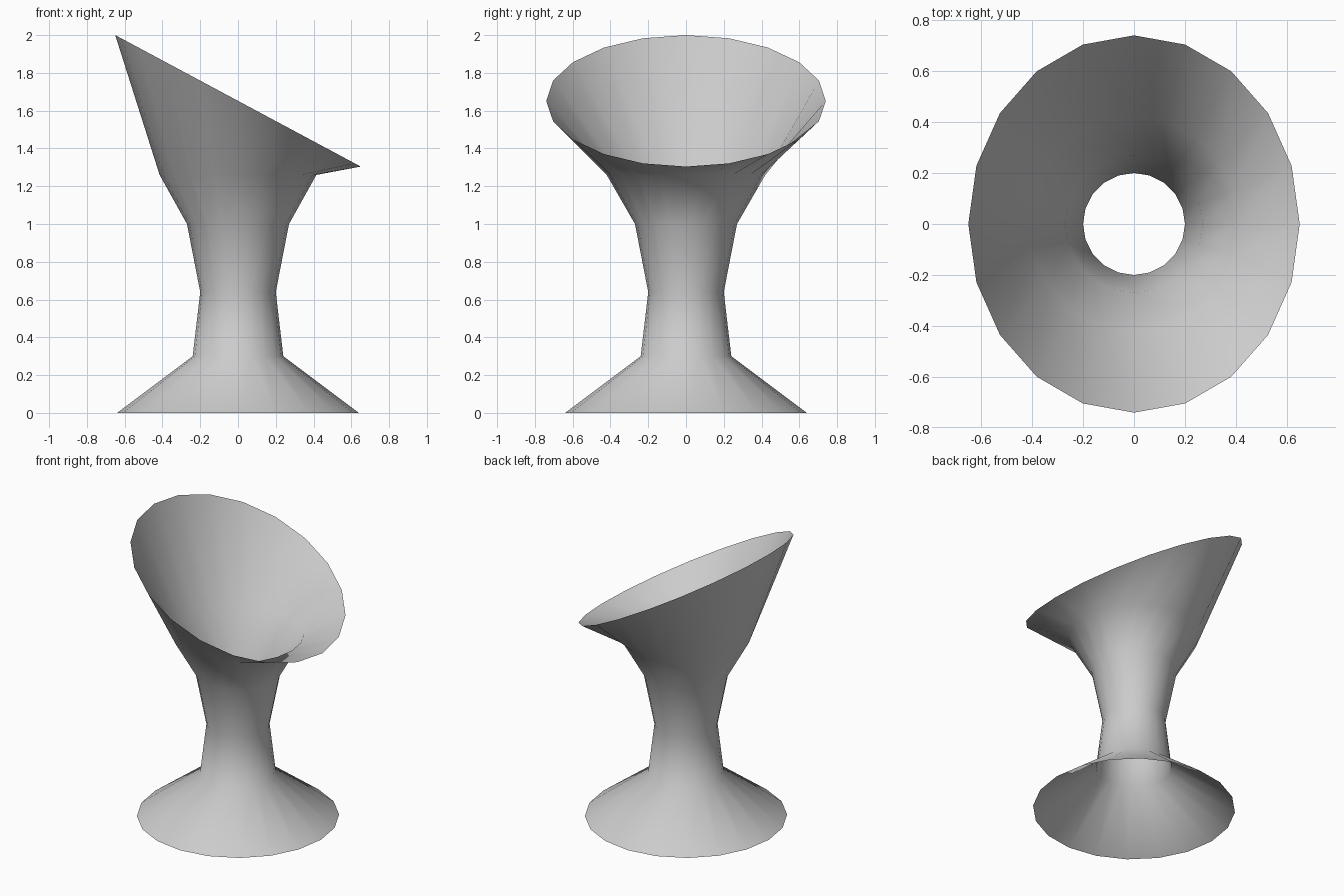
import bpy, bmesh
from math import cos, sin, pi

if "Cube" in bpy.data.objects:
    bpy.data.objects.remove(bpy.data.objects["Cube"])

SIDES = 20
# ring profile: radius x, radius y, height, tilt (rise towards -x)
RINGS = [
    (0.64, 0.64, 0.0, 0.0),    # flared foot
    (0.24, 0.24, 0.30, 0.0),
    (0.20, 0.20, 0.64, 0.0),   # waist
    (0.27, 0.27, 1.00, 0.0),
    (0.415, 0.42, 1.26, 0.0),
    (0.65, 0.74, 1.652, 0.348),  # slanted rim
]


def add_ring(bm, rx, ry, z, tilt):
    angles = [2 * pi * i / SIDES for i in range(SIDES)]
    return [bm.verts.new((rx * cos(a), ry * sin(a), z - tilt * cos(a))) for a in angles]


# open shell lofted through the rings
bm = bmesh.new()
loops = [add_ring(bm, *r) for r in RINGS]
for low, high in zip(loops, loops[1:]):
    for i in range(SIDES):
        j = (i + 1) % SIDES
        bm.faces.new((low[i], low[j], high[j], high[i])).smooth = True

mesh = bpy.data.meshes.new("slanted_vase")
bm.to_mesh(mesh)
bm.free()
vase = bpy.data.objects.new("slanted_vase", mesh)
bpy.context.collection.objects.link(vase)
